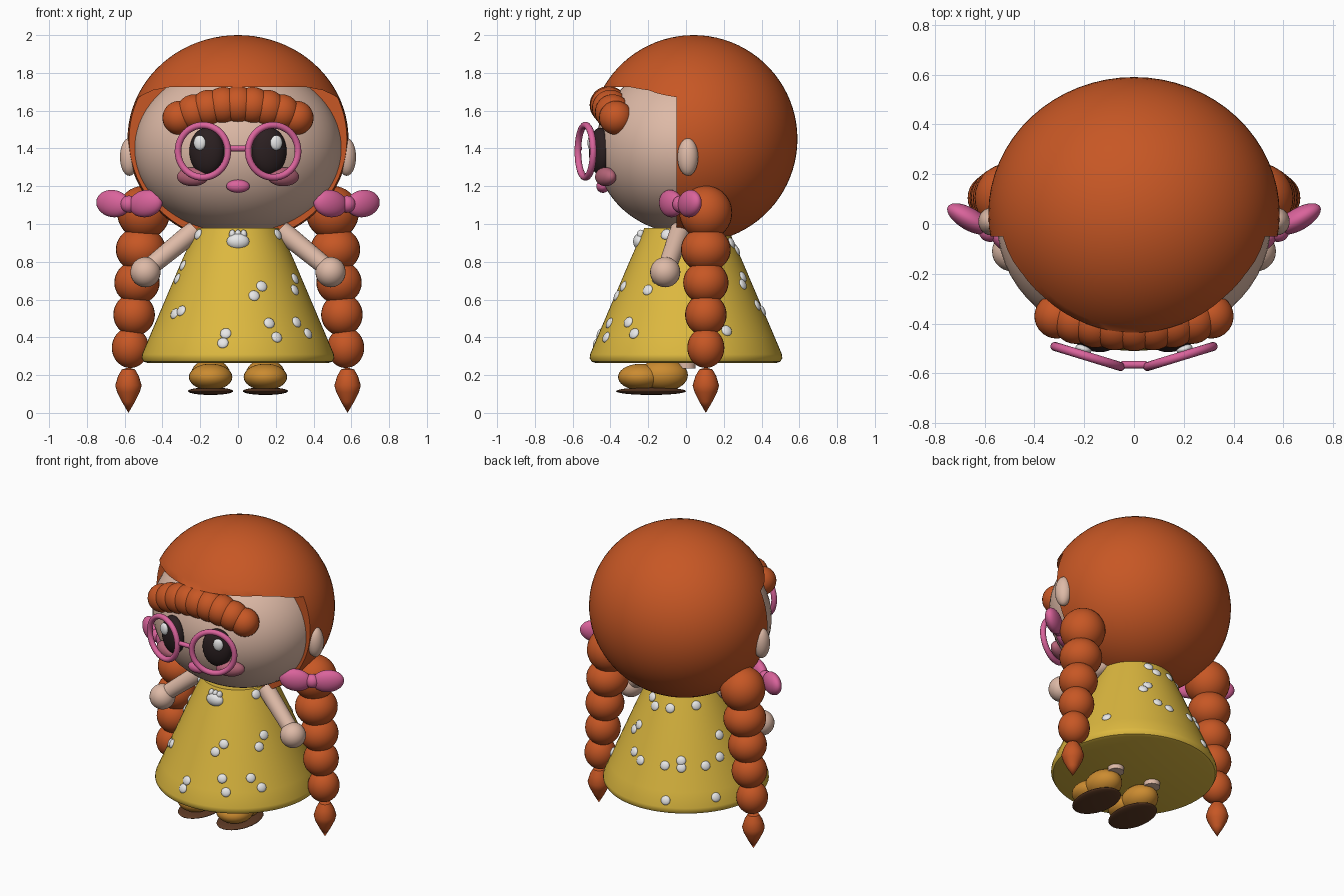
import bpy, bmesh, math
from mathutils import Vector, Matrix

if "Cube" in bpy.data.objects:
    bpy.data.objects.remove(bpy.data.objects["Cube"])


def material(name, r, g, b):
    m = bpy.data.materials.new(name)
    m.diffuse_color = (r, g, b, 1)
    m.use_nodes = True
    m.node_tree.nodes["Principled BSDF"].inputs["Base Color"].default_value = m.diffuse_color
    return m


HAIR = material("ginger", 0.57, 0.095, 0.018)
SKIN = material("skin", 0.73, 0.49, 0.385)
DRESS = material("yellow", 0.72, 0.48, 0.05)
PINK = material("pink", 0.70, 0.125, 0.33)
CHEEK = material("dusky_pink", 0.47, 0.13, 0.19)
SHOE = material("tan", 0.60, 0.26, 0.03)
SOLE = material("dark_brown", 0.11, 0.042, 0.018)
WHITE = material("white", 0.85, 0.85, 0.85)
BLACK = material("eye_black", 0.024, 0.014, 0.015)


def finish(name, bm, mat, matrix=None):
    bmesh.ops.recalc_face_normals(bm, faces=bm.faces)
    for f in bm.faces:
        f.smooth = True
    me = bpy.data.meshes.new(name)
    bm.to_mesh(me)
    bm.free()
    me.materials.append(mat)
    me.set_sharp_from_angle(angle=math.radians(40))
    ob = bpy.data.objects.new(name, me)
    if matrix:
        ob.matrix_world = matrix
    bpy.context.collection.objects.link(ob)
    return ob


def ball(name, mat, loc, size, rot=None, seg=28):
    """Ellipsoid with half sizes given by size."""
    bm = bmesh.new()
    bmesh.ops.create_uvsphere(bm, u_segments=seg, v_segments=seg * 2 // 3, radius=1)
    turn = rot.to_4x4() if rot else Matrix()
    bm.transform(turn @ Matrix.Diagonal((*size, 1)))
    return finish(name, bm, mat, Matrix.Translation(loc))


def lathe(name, mat, profile, loc=(0, 0, 0), seg=48):
    """Spin (radius, z) points about z."""
    bm = bmesh.new()
    vs = [bm.verts.new((r, 0, z)) for r, z in profile]
    es = [bm.edges.new(p) for p in zip(vs, vs[1:])]
    bmesh.ops.spin(bm, geom=vs + es, cent=(0, 0, 0), axis=(0, 0, 1),
                   angle=2 * math.pi, steps=seg, use_duplicate=False)
    bmesh.ops.remove_doubles(bm, verts=bm.verts, dist=1e-5)
    return finish(name, bm, mat, Matrix.Translation(loc))


def rod(name, mat, a, b, r1, r2):
    a, b = Vector(a), Vector(b)
    bm = bmesh.new()
    bmesh.ops.create_cone(bm, cap_ends=True, segments=24, radius1=r1, radius2=r2,
                          depth=(b - a).length)
    turn = (b - a).to_track_quat('Z', 'Y').to_matrix().to_4x4()
    return finish(name, bm, mat, Matrix.Translation((a + b) / 2) @ turn)


def ring(name, mat, loc, rot, major, minor, n=48, k=12):
    bm = bmesh.new()
    rows = []
    for i in range(n):
        a = 2 * math.pi * i / n
        rows.append([])
        for j in range(k):
            b = 2 * math.pi * j / k
            r = major + minor * math.cos(b)
            rows[i].append(bm.verts.new((r * math.cos(a), minor * math.sin(b), r * math.sin(a))))
    for i in range(n):
        for j in range(k):
            p, q = rows[i], rows[(i + 1) % n]
            bm.faces.new((p[j], q[j], q[(j + 1) % k], p[(j + 1) % k]))
    return finish(name, bm, mat, Matrix.Translation(loc) @ rot.to_4x4())


def rot_z(deg):
    return Matrix.Rotation(math.radians(deg), 3, 'Z')


# Head
ball("head", SKIN, (0, 0, 1.40), (0.55, 0.48, 0.45), seg=56)

# Hair cap with a rounded face opening cut out
hair = ball("hair", HAIR, (0, 0.04, 1.45), (0.585, 0.55, 0.55), seg=64)
half = [(0.75, 0.7), (0.75, 1.45), (0.60, 1.60), (0.53, 1.67), (0.45, 1.708), (0.36, 1.725)]
outline = half + [(-x, z) for x, z in reversed(half)]
bm = bmesh.new()
face = bm.faces.new([bm.verts.new((x, -0.05, z)) for x, z in outline])
ext = bmesh.ops.extrude_face_region(bm, geom=[face])
bmesh.ops.translate(bm, vec=(0, -1, 0),
                    verts=[v for v in ext["geom"] if isinstance(v, bmesh.types.BMVert)])
cutter = finish("face_opening_cutter", bm, HAIR)
cutter.hide_render = True
mod = hair.modifiers.new("face_opening", 'BOOLEAN')
mod.operation, mod.solver, mod.object = 'DIFFERENCE', 'EXACT', cutter
bpy.context.view_layer.update()
cut = bpy.data.meshes.new_from_object(hair.evaluated_get(bpy.context.evaluated_depsgraph_get()))
hair.modifiers.clear()
hair.data = cut
cut.set_sharp_from_angle(angle=math.radians(40))
bpy.data.objects.remove(cutter)

# Fringe: an arched roll of overlapping tufts
for i in range(9):
    t = (i - 4) / 4
    r = 0.1 - 0.01 * t * t
    ball("fringe_tuft", HAIR, (0.31 * t, -0.41 + 0.04 * t * t, 1.63 - 0.068 * t * t), (r, r, r))

# Mouth and glasses bridge
ball("mouth", PINK, (0, -0.44, 1.20), (0.062, 0.035, 0.035))
rod("glasses_bridge", PINK, (-0.05, -0.565, 1.40), (0.05, -0.565, 1.40), 0.015, 0.015)

for s in (-1, 1):
    # Face details
    tilt = rot_z(17 * s)
    ball("eye", BLACK, (0.165 * s, -0.455, 1.385), (0.095, 0.055, 0.125), tilt)
    ball("eye_highlight", WHITE, (0.203 * s, -0.502, 1.43), (0.033, 0.018, 0.04), tilt)
    ring("glasses_rim", PINK, (0.186 * s, -0.532, 1.385), tilt, 0.138, 0.018)
    ball("cheek", CHEEK, (0.24 * s, -0.425, 1.25), (0.09, 0.045, 0.05), rot_z(26 * s))
    ball("ear", SKIN, (0.575 * s, 0.01, 1.355), (0.05, 0.055, 0.1))

    # Arms
    rod("arm", SKIN, (0.23 * s, -0.03, 0.965), (0.47 * s, -0.10, 0.77), 0.055, 0.048)
    ball("hand", SKIN, (0.49 * s, -0.11, 0.745), (0.08, 0.08, 0.08))

    # Braids
    for x, z, r, h in ((0.5, 1.06, 0.14, 0.142), (0.515, 0.865, 0.132, 0.12),
                       (0.535, 0.69, 0.12, 0.115), (0.55, 0.52, 0.11, 0.112),
                       (0.57, 0.345, 0.098, 0.107)):
        ball("braid_bead", HAIR, (x * s, 0.105, z), (r, r, h))
    lathe("braid_tip", HAIR, [(0, 0.24), (0.035, 0.23), (0.055, 0.195), (0.07, 0.145),
                              (0.06, 0.11), (0.035, 0.06), (0, 0)], (0.58 * s, 0.105, 0), 24)

    # Bows
    bow = rot_z(30 * s)
    ball("bow_knot", PINK, (0.578 * s, -0.03, 1.105), (0.045, 0.042, 0.045))
    for side in (-1, 1):
        lift = Matrix.Rotation(math.radians(-8 * s * side), 3, 'Y')
        loc = Vector((0.575 * s, -0.03, 1.108)) + bow @ Vector((0.1 * s * side, 0, 0))
        ball("bow_loop", PINK, loc, (0.1, 0.045, 0.072), bow @ lift)

    # Legs and shoes
    x = 0.145 * s
    rod("leg", SKIN, (x, 0.0, 0.235), (x, 0.0, 0.40), 0.05, 0.05)
    ball("shoe_toe", SHOE, (x, -0.24, 0.19), (0.115, 0.12, 0.07))
    ball("shoe_heel", SHOE, (x, -0.12, 0.20), (0.105, 0.13, 0.085))
    ball("shoe_sole", SOLE, (x, -0.185, 0.115), (0.12, 0.185, 0.02))

# Dress
lathe("dress", DRESS, [(0, 0.98), (0.22, 0.98), (0.30, 0.80), (0.385, 0.60), (0.47, 0.40),
                       (0.508, 0.31), (0.51, 0.29), (0.50, 0.272), (0.48, 0.265), (0, 0.265)],
      seg=64)

# Collar flower
ball("collar_flower", WHITE, (0, -0.245, 0.907), (0.06, 0.035, 0.043))
for x in (-0.03, 0, 0.03):
    ball("collar_petal", WHITE, (x, -0.24, 0.945), (0.018, 0.02, 0.025), seg=14)

# Dress spots: facing angle, then (sideways offset, height) pairs
spots = {
    0: ((-0.3, 0.54), (-0.335, 0.525), (-0.065, 0.42), (-0.08, 0.37), (0.085, 0.62),
        (0.125, 0.67), (0.165, 0.475), (0.205, 0.4), (0.31, 0.48), (0.37, 0.42),
        (0.3, 0.65), (0.3, 0.71), (-0.29, 0.78), (-0.32, 0.71), (-0.21, 0.945), (0.21, 0.945)),
    90: ((0.215, 0.435), (0.3, 0.68), (0.3, 0.72), (0.41, 0.54), (0.24, 0.9)),
    218: ((-0.33, 0.57), (-0.15, 0.545), (-0.05, 0.58), (-0.05, 0.54), (0.1, 0.545),
          (0.19, 0.58), (0.19, 0.7), (-0.15, 0.35), (0.16, 0.36), (-0.2, 0.86),
          (-0.11, 0.87), (0.05, 0.89)),
}
for view, marks in spots.items():
    for u, z in marks:
        r = 0.22 + (0.98 - z) * 0.43
        a = math.radians(view) + math.asin(max(-0.99, min(0.99, u / r)))
        out = Vector((math.sin(a), -math.cos(a), 0.43)).normalized()
        ball("dress_spot", WHITE, (r * math.sin(a), -r * math.cos(a), z), (0.03, 0.03, 0.014),
             out.to_track_quat('Z', 'Y').to_matrix(), 14)
